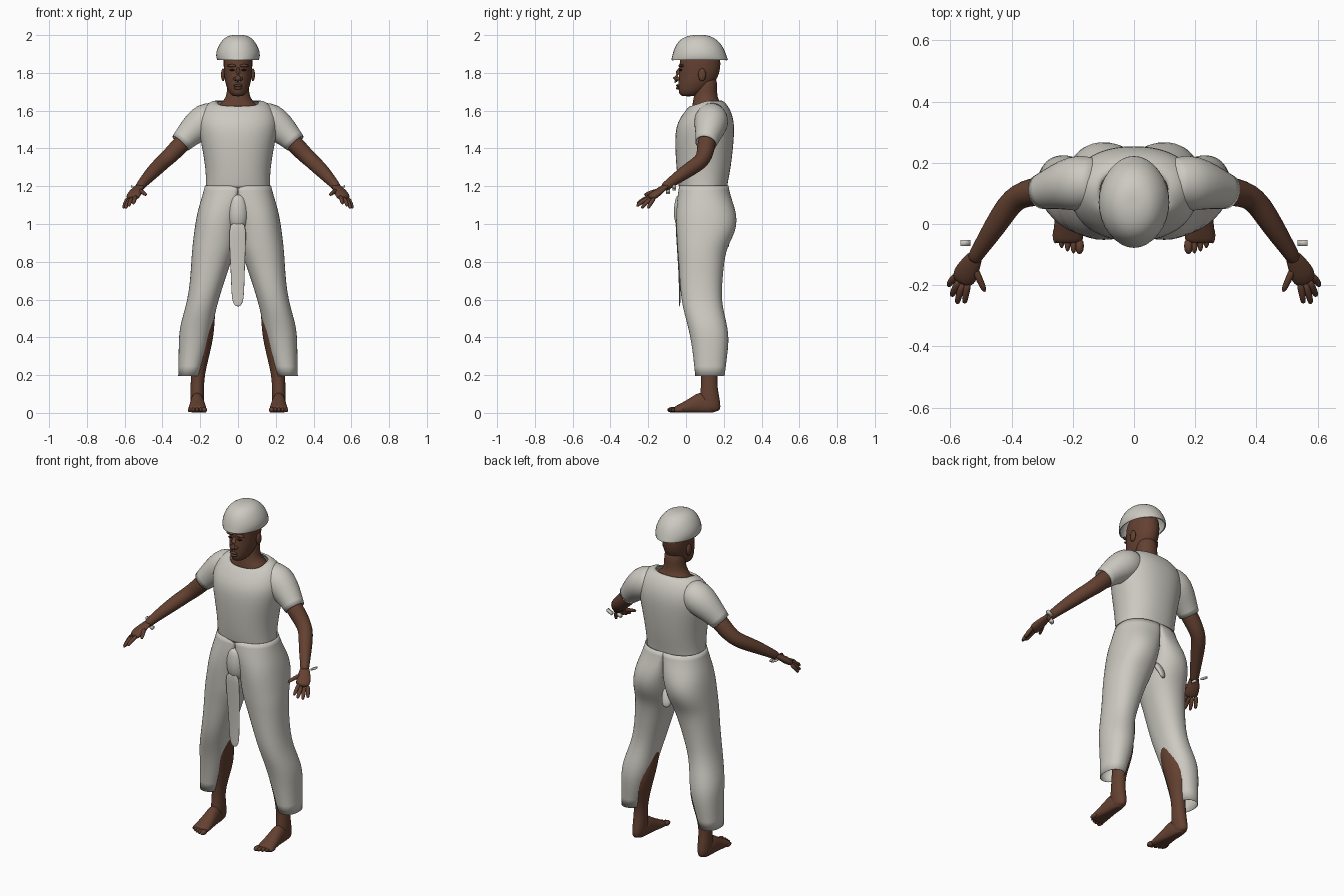
import bpy, bmesh, math
from mathutils import Vector


def material(name, rgb):
    m = bpy.data.materials.new(name)
    m.diffuse_color = (*rgb, 1)
    return m


CLOTH = material("pale_cloth", (0.60, 0.585, 0.53))
SKIN = material("brown_skin", (0.125, 0.052, 0.030))
DARK = material("dark_eye", (0.02, 0.012, 0.01))


def finish(name, bm, mat, mirror=False, thick=0, sub=1):
    bmesh.ops.recalc_face_normals(bm, faces=bm.faces)
    me = bpy.data.meshes.new(name)
    bm.to_mesh(me)
    bm.free()
    for p in me.polygons:
        p.use_smooth = True
    me.materials.append(mat)
    ob = bpy.data.objects.new(name, me)
    bpy.context.collection.objects.link(ob)
    if mirror:
        mod = ob.modifiers.new("mirror", 'MIRROR')
        mod.use_mirror_merge = False
    if sub:
        mod = ob.modifiers.new("smooth", 'SUBSURF')
        mod.levels = mod.render_levels = sub
    if thick:
        mod = ob.modifiers.new("thickness", 'SOLIDIFY')
        mod.thickness = thick
        mod.offset = -1
    return ob


def skin_rings(bm, rings, cap0, cap1):
    vs = [[bm.verts.new(p) for p in r] for r in rings]
    n = len(vs[0])
    for a, b in zip(vs, vs[1:]):
        for i in range(n):
            bm.faces.new((a[i], a[(i + 1) % n], b[(i + 1) % n], b[i]))
    if cap0:
        bm.faces.new(vs[0])
    if cap1:
        bm.faces.new(vs[-1])


def stack(name, rows, mat, n=24, caps=(True, True), clamp=False, power=1.0, **kw):
    """Level rings; each row is z, x min, x max, y min, y max[, front dip]."""
    bm = bmesh.new()
    rings = []
    for z, x0, x1, y0, y1, *dip in rows:
        ring = []
        for i in range(n):
            a = 2 * math.pi * (i + 0.5) / n
            c, s = math.cos(a), math.sin(a)
            c = math.copysign(abs(c) ** power, c)
            s = math.copysign(abs(s) ** power, s)
            x = (x0 + x1) / 2 + c * (x1 - x0) / 2
            y = (y0 + y1) / 2 + s * (y1 - y0) / 2
            d = dip[0] * max(0, -s) if dip else 0
            ring.append((max(x, 0.0) if clamp else x, y, z - d))
        rings.append(ring)
    skin_rings(bm, rings, *caps)
    return finish(name, bm, mat, **kw)


def tube(bm, pts, n=12, caps=(True, True), flat=1.0):
    """Rings square to a path; each point is x, y, z, radius."""
    ps = [Vector(p[:3]) for p in pts]
    rings = []
    for i, p in enumerate(ps):
        t = (ps[min(i + 1, len(ps) - 1)] - ps[max(i - 1, 0)]).normalized()
        u = t.cross(Vector((0, 0, 1)))
        u = u.normalized() if u.length > 0.01 else Vector((1, 0, 0))
        v = u.cross(t)
        r = pts[i][3]
        rings.append([p + u * r * math.cos(2 * math.pi * k / n)
                      + v * r * flat * math.sin(2 * math.pi * k / n) for k in range(n)])
    skin_rings(bm, rings, *caps)


def blob(bm, loc, size):
    vs = bmesh.ops.create_uvsphere(bm, u_segments=12, v_segments=8, radius=1)["verts"]
    for v in vs:
        v.co = Vector([l + c * s for l, c, s in zip(loc, v.co, size)])


# Head and neck
stack("head", [
    (1.675, -.025, .025, -.025, .05), (1.69, -.045, .045, -.038, .08),
    (1.73, -.064, .064, -.042, .14), (1.78, -.073, .073, -.040, .172),
    (1.82, -.076, .076, -.034, .182), (1.87, -.078, .078, -.036, .185),
    (1.92, -.070, .070, -.015, .17), (1.95, -.04, .04, .03, .12)], SKIN)
stack("neck", [
    (1.56, -.14, .14, .03, .20), (1.61, -.125, .125, .03, .195),
    (1.64, -.09, .09, .035, .185), (1.67, -.062, .062, .04, .165),
    (1.72, -.058, .058, .05, .165), (1.79, -.055, .055, .06, .165)], SKIN)
bm = bmesh.new()
tube(bm, [(0, -.030, 1.825, .008), (0, -.044, 1.80, .012), (0, -.055, 1.775, .016), (0, -.040, 1.76, .014)])
for s in (-1, 1):
    blob(bm, (s * .015, -.042, 1.768), (.011, .012, .009))
    blob(bm, (s * .032, -.026, 1.838), (.026, .014, .008))
    blob(bm, (s * .079, .085, 1.79), (.011, .021, .034))
blob(bm, (0, -.043, 1.733), (.025, .010, .007))
blob(bm, (0, -.042, 1.719), (.022, .011, .008))
finish("nose_lips_ears", bm, SKIN, sub=0)
bm = bmesh.new()
for s in (-1, 1):
    blob(bm, (s * .031, -.029, 1.815), (.014, .008, .005))
finish("eyes", bm, DARK, sub=0)
bm = bmesh.new()
for s in (-1, 1):
    blob(bm, (s * .010, -.058, 1.752), (.004, .004, .006))
finish("nose_ring", bm, CLOTH, sub=0)

# Cap, open underneath
stack("cap", [
    (1.868, -.112, .112, -.082, .226), (1.875, -.117, .117, -.080, .224),
    (1.91, -.121, .121, -.072, .212), (1.955, -.100, .100, -.055, .19),
    (1.988, -.072, .072, -.02, .15), (2.0, -.04, .04, .03, .11),
    (2.001, -.012, .012, .058, .082)],
    CLOTH, n=16, caps=(False, True), thick=.006)

# Shirt body with a wide neckline
stack("shirt", [
    (1.19, -.172, .172, -.037, .218), (1.22, -.170, .170, -.043, .222),
    (1.30, -.173, .173, -.052, .238), (1.40, -.190, .190, -.058, .250),
    (1.48, -.207, .207, -.058, .256), (1.54, -.212, .212, -.046, .255),
    (1.59, -.200, .200, -.012, .242), (1.63, -.172, .172, .015, .22, .008),
    (1.655, -.137, .137, .022, .195, .03), (1.652, -.112, .112, .030, .182, .035)],
    CLOTH, n=28, caps=(False, False), power=.9, thick=.004)

# Short sleeves
bm = bmesh.new()
tube(bm, [(.11, .135, 1.575, .075), (.17, .135, 1.55, .098), (.225, .128, 1.508, .084),
          (.27, .115, 1.465, .068), (.305, .105, 1.427, .058)], n=16, caps=(False, False))
finish("sleeves", bm, CLOTH, mirror=True, thick=.004)

# Arms and hands
bm = bmesh.new()
tube(bm, [(.22, .125, 1.50, .05), (.30, .108, 1.425, .05), (.355, .100, 1.365, .046),
          (.395, .08, 1.33, .042), (.43, .03, 1.297, .041), (.475, -.04, 1.25, .034),
          (.515, -.10, 1.205, .025), (.525, -.12, 1.19, .025)])
finish("arms", bm, SKIN, mirror=True)
bm = bmesh.new()
tube(bm, [(.512, -.095, 1.21, .024), (.53, -.125, 1.187, .032), (.546, -.155, 1.163, .042),
          (.558, -.182, 1.143, .040), (.563, -.192, 1.136, .026)], flat=.5)
for a, b, c in (((.58, -.165, 1.14), (.598, -.188, 1.11), (.607, -.203, 1.08)),
                ((.57, -.182, 1.137), (.588, -.217, 1.108), (.596, -.237, 1.08)),
                ((.557, -.190, 1.14), (.573, -.235, 1.118), (.578, -.263, 1.092)),
                ((.54, -.185, 1.148), (.55, -.23, 1.128), (.554, -.262, 1.105)),
                ((.525, -.135, 1.18), (.503, -.185, 1.168), (.485, -.224, 1.152))):
    tube(bm, [(*a, .013), (*b, .0125), (*c, .009)], n=8)
finish("hands", bm, SKIN, mirror=True)

# Wrist band scraps
bm = bmesh.new()
for loc, size in (((.55, -.062, 1.192), (.032, .02, .012)), ((.508, -.095, 1.172), (.02, .022, .014))):
    for v in bmesh.ops.create_cube(bm, size=1)["verts"]:
        v.co = Vector([l + c * s for l, c, s in zip(loc, v.co, size)])
        v.co.z += (v.co.x - loc[0]) * .5
finish("wrist_bands", bm, CLOTH, mirror=True, sub=0)

# Trousers, one leg mirrored and closed along the middle
stack("trousers", [
    (1.205, -.13, .176, -.037, .225), (1.15, -.11, .190, -.046, .236),
    (1.08, -.05, .212, -.052, .262), (1.02, -.022, .224, -.054, .272),
    (.96, -.010, .233, -.052, .262), (.90, .000, .240, -.048, .232),
    (.86, .012, .244, -.046, .215), (.80, .036, .248, -.040, .203),
    (.70, .070, .254, -.034, .193), (.60, .102, .268, -.026, .188),
    (.52, .122, .290, -.008, .204), (.45, .133, .310, .012, .222),
    (.38, .150, .314, .026, .228), (.30, .172, .315, .038, .218),
    (.195, .202, .317, .048, .205)],
    CLOTH, caps=(False, False), clamp=True, mirror=True, power=.9, thick=.003)

# Front flap, bulge and rear fold
stack("front_bulge", [
    (1.16, -.03, .03, -.050, .02), (1.12, -.05, .05, -.060, .02), (1.06, -.055, .055, -.068, .02),
    (1.01, -.05, .05, -.060, .02), (.97, -.04, .04, -.045, .02)], CLOTH, n=16)
stack("front_flap", [
    (1.02, -.052, .048, -.058, -.044), (.90, -.048, .043, -.050, -.040),
    (.75, -.040, .037, -.040, -.031), (.63, -.036, .034, -.037, -.029),
    (.585, -.030, .028, -.037, -.030), (.562, -.014, .012, -.036, -.031)], CLOTH, n=12)
bm = bmesh.new()
tube(bm, [(-.01, .17, .98, .035), (-.015, .20, .94, .034), (-.02, .215, .90, .028), (-.022, .22, .875, .016)], n=10, flat=.5)
finish("rear_fold", bm, CLOTH)

# Lower legs
stack("lower_legs", [
    (.68, .10, .20, .02, .15), (.52, .122, .235, .03, .16), (.44, .124, .240, .04, .19),
    (.36, .137, .242, .06, .20), (.28, .157, .244, .075, .185), (.20, .176, .250, .080, .165),
    (.13, .180, .252, .078, .168), (.08, .178, .254, .07, .178), (.03, .184, .252, .08, .186),
    (.004, .192, .244, .09, .176)], SKIN, n=16, mirror=True)

# Feet with toes, heel to front
bm = bmesh.new()
rings = []
for y, x0, x1, top in ((.165, .195, .240, .05), (.12, .183, .252, .10), (.07, .178, .254, .115),
                       (.03, .172, .258, .085), (-.015, .166, .264, .058), (-.05, .164, .266, .040),
                       (-.065, .170, .260, .030)):
    ring = []
    for i in range(14):
        a = 2 * math.pi * i / 14
        ring.append(((x0 + x1) / 2 + math.cos(a) * (x1 - x0) / 2, y,
                     max(.002, top * (.42 + .58 * math.sin(a)))))
    rings.append(ring)
skin_rings(bm, rings, True, True)
finish("feet", bm, SKIN, mirror=True)
bm = bmesh.new()
for i in range(5):
    blob(bm, (.178 + i * .0195, -.072 + i * i * .0022, .016),
         (.0145 if i == 0 else .0098, .027, .015 if i == 0 else .012))
finish("toes", bm, SKIN, mirror=True, sub=0)
